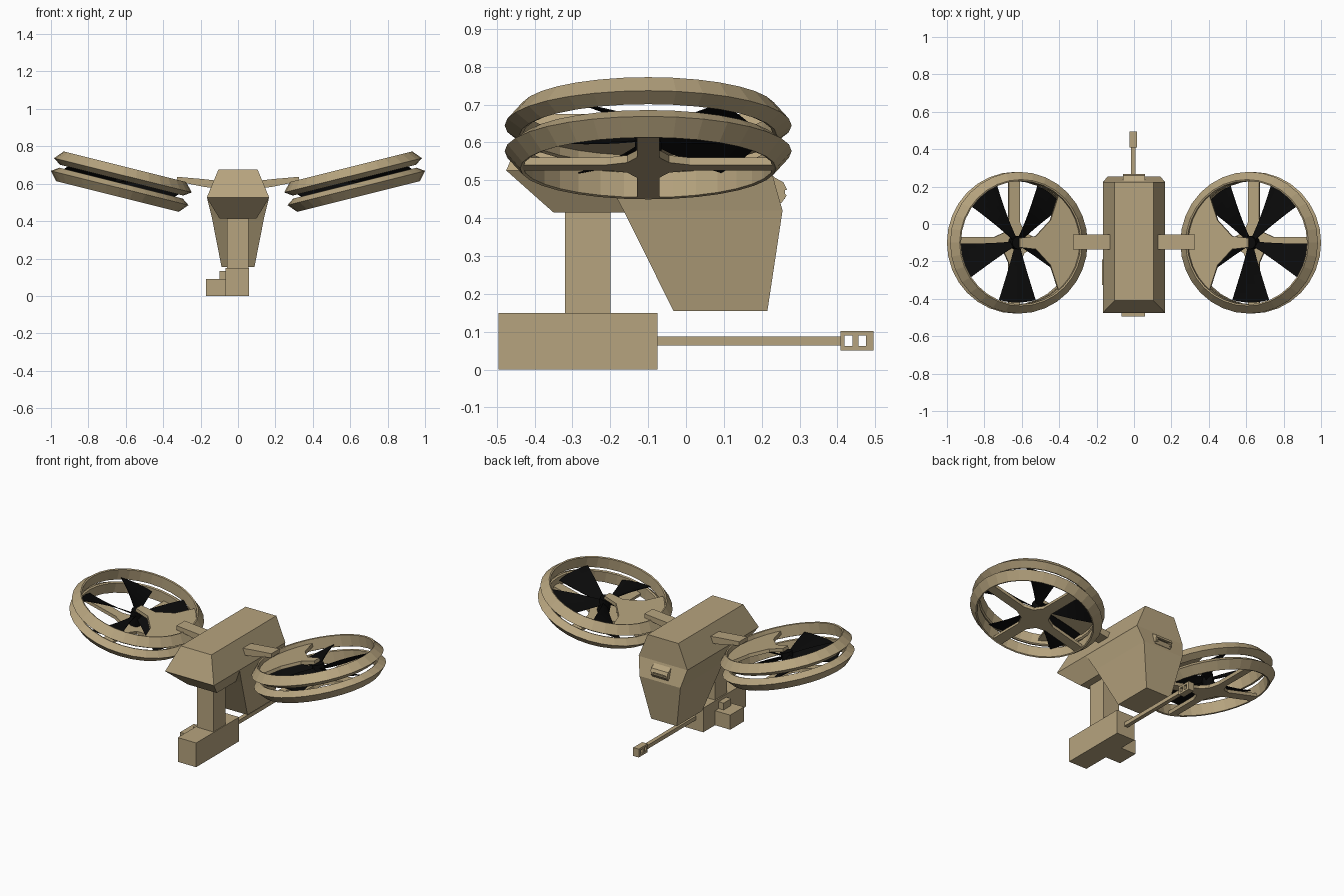
import bpy, bmesh, math
from math import sin, cos, pi, radians

if "Cube" in bpy.data.objects:
    bpy.data.objects.remove(bpy.data.objects["Cube"])


def material(name, rgb):
    m = bpy.data.materials.new(name)
    m.diffuse_color = (*rgb, 1)
    m.use_nodes = True
    m.node_tree.nodes["Principled BSDF"].inputs["Base Color"].default_value = m.diffuse_color
    return m


TAN = material("tan_paint", (0.47, 0.37, 0.21))
BLACK = material("black_blade", (0.003, 0.003, 0.003))


def build(name, verts, faces, mat=TAN):
    bm = bmesh.new()
    vs = [bm.verts.new(v) for v in verts]
    for f in faces:
        bm.faces.new([vs[i] for i in f])
    bmesh.ops.recalc_face_normals(bm, faces=bm.faces)
    me = bpy.data.meshes.new(name)
    bm.to_mesh(me)
    bm.free()
    me.materials.append(mat)
    ob = bpy.data.objects.new(name, me)
    bpy.context.collection.objects.link(ob)
    return ob


def loft(name, rings, mat=TAN, caps=True, closed=False):
    n, m = len(rings[0]), len(rings)
    faces = [(k * n + i, k * n + (i + 1) % n, (k + 1) % m * n + (i + 1) % n, (k + 1) % m * n + i)
             for k in range(m if closed else m - 1) for i in range(n)]
    if caps and not closed:
        faces += [tuple(range(n)), tuple(range((m - 1) * n, m * n))]
    return build(name, [v for r in rings for v in r], faces, mat)


def rect(x0, x1, y0, y1, z):
    return [(x0, y0, z), (x1, y0, z), (x1, y1, z), (x0, y1, z)]


def box(name, x0, x1, y0, y1, z0, z1):
    return loft(name, [rect(x0, x1, y0, y1, z0), rect(x0, x1, y0, y1, z1)])


def side_prism(name, pts, hw):
    return loft(name, [[(x, y, z) for y, z in pts] for x in (-hw, hw)])


# Upper hull with pointed nose, and the deep rear hull
loft("upper_hull", [rect(-.10, .10, -.35, .2, .415), rect(-.167, .167, -.475, .225, .526),
                    rect(-.105, .105, -.41, .225, .675)])
loft("rear_hull", [rect(-.088, .088, -.033, .215, .155), rect(-.14, .14, -.165, .255, .42),
                   rect(-.166, .166, -.222, .225, .526)])

# Rear sensor hood: top lip, bottom lip, cheeks
side_prism("sensor_top_lip", [(.215, .526), (.235, .507), (.258, .494), (.267, .474), (.25, .476), (.22, .495)], .058)
side_prism("sensor_bottom_lip", [(.23, .438), (.252, .44), (.266, .46), (.262, .464), (.23, .456)], .055)
for s in (-1, 1):
    box("sensor_cheek", s * .05 - .008, s * .05 + .008, .225, .262, .45, .485)

# Pylon, gun housing, ammunition box
box("pylon", -.058, .055, -.32, -.2, .14, .43)
box("gun_housing", -.066, .06, -.495, -.075, 0, .15)
box("ammo_box", -.17, -.06, -.325, -.19, 0, .09)
box("ammo_feed", -.1, -.06, -.3, -.225, .085, .132)

# Barrel and slotted muzzle
box("barrel", -.017, .008, -.09, .412, .064, .088)
for z in (.05, .09):
    box("muzzle_plate", -.023, .015, .408, .495, z, z + .012)
for y0, y1 in ((.408, .418), (.44, .455), (.476, .495)):
    box("muzzle_wall", -.023, .015, y0, y1, .06, .092)

# Tilted fans, one per side
CX, CY, CZ, TILT, SEG = .624, -.1, .611, radians(14), 32


def fan(s):
    def P(u, v, h):
        return (s * (CX + u * cos(TILT) - h * sin(TILT)), CY + v, CZ + u * sin(TILT) + h * cos(TILT))

    def slab(name, pts, h0, h1, mat=TAN):
        return loft(name, [[P(u, v, h) for u, v in pts] for h in (h0, h1)], mat)

    tag = "right" if s > 0 else "left"
    # Two bevelled duct rings with a slit between
    for level, k in (("upper", 1), ("lower", -1)):
        prof = [(.338, .082), (.379, .035), (.34, .008), (.33, .012), (.33, .079)]
        loft(f"{tag}_{level}_ring",
             [[P(r * cos(a), r * sin(a), k * h) for r, h in prof]
              for a in (2 * pi * i / SEG for i in range(SEG))], closed=True)
    # Cross struts under the blades, widening into the hub
    for i in range(4):
        a = i * pi / 2
        pts = [(0, -.055), (.055, -.055), (.11, -.03), (.335, -.03),
               (.335, .03), (.11, .03), (.055, .055), (0, .055)]
        slab(f"{tag}_strut", [(u * cos(a) - v * sin(a), u * sin(a) + v * cos(a)) for u, v in pts],
             -.08, -.06)
    # Inner mounting plate tapering to the hub
    arc = [(.335 * cos(pi + t * radians(50)), .335 * sin(pi + t * radians(50)))
           for t in (-1, -.6, -.2, .2, .6, 1)]
    slab(f"{tag}_mount_plate", arc[::-1] + [(-.17, .12), (-.09, .035), (0, .025),
                                            (0, -.025), (-.09, -.035), (-.17, -.12)][::1]
         if arc[0][1] < 0 else arc + [(-.17, -.12), (-.09, -.035), (0, -.025),
                                      (0, .025), (-.09, .035), (-.17, .12)], .035, .055)
    # Hub
    slab(f"{tag}_hub", [(.035 * cos(i * pi / 6), .035 * sin(i * pi / 6)) for i in range(12)],
         -.065, .03, BLACK)
    # Five wide twisted blades
    for b in range(5):
        a0 = radians(126 + 72 * b)
        verts, faces, n, m = [], [], 6, 6
        for i in range(n + 1):
            t = i / n
            r = .025 + .295 * t
            chord = .035 + .165 * t
            pitch = -radians(45 - 25 * t)
            for j in range(m + 1):
                c = (j / m - .5) * chord
                w, h = c * cos(pitch), c * sin(pitch) * .85
                rr = math.sqrt(max(r * r - w * w, .0001))
                verts.append(P(rr * cos(a0) - w * sin(a0), rr * sin(a0) + w * cos(a0), h))
        for i in range(n):
            for j in range(m):
                k = i * (m + 1) + j
                faces.append((k, k + 1, k + m + 2, k + m + 1))
        ob = build(f"{tag}_blade", verts, faces, BLACK)
        mod = ob.modifiers.new("thickness", 'SOLIDIFY')
        mod.thickness, mod.offset = .004, 0
    # Tapered arm from hull to duct
    loft(f"{tag}_arm", [[(s * x, y, z) for y, z in ((-.137, z0), (-.057, z0), (-.057, z1), (-.137, z1))]
                        for x, z0, z1 in ((.1, .572, .615), (.18, .583, .624), (.325, .612, .637))])


for side in (-1, 1):
    fan(side)
